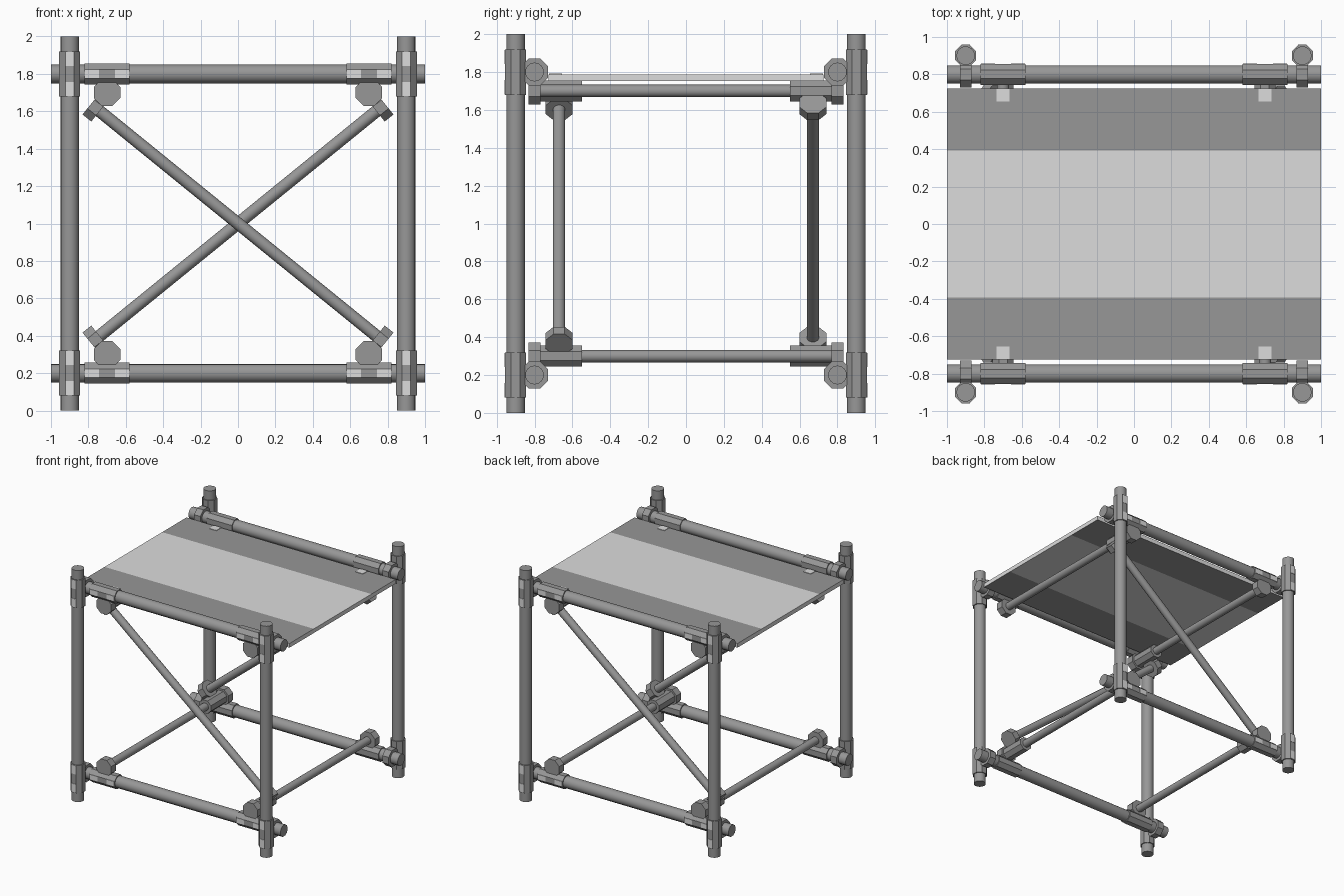
import bpy, math
from mathutils import Vector, Matrix

if "Cube" in bpy.data.objects:
    bpy.data.objects.remove(bpy.data.objects["Cube"])


def material(name, v):
    m = bpy.data.materials.new(name)
    m.diffuse_color = (v, v, v, 1)
    m.use_nodes = True
    m.node_tree.nodes["Principled BSDF"].inputs["Base Color"].default_value = m.diffuse_color
    return m


STEEL = material("grey steel", 0.31)
LIGHT = material("light grey", 0.72)


def tube(name, a, b, r, sides=14, smooth=True):
    """Capped prism running from a to b, with a flat side facing each axis."""
    a, b = Vector(a), Vector(b)
    d = b - a
    bpy.ops.mesh.primitive_cylinder_add(vertices=sides, radius=r, depth=d.length)
    o = bpy.context.object
    o.name = name
    z = d.normalized()
    side = Vector((0, 1, 0)) if abs(z.y) < 0.9 else Vector((1, 0, 0))
    x = side.cross(z).normalized()
    y = z.cross(x)
    rot = Matrix((x, y, z)).transposed()
    o.data.transform(Matrix.Rotation(math.pi / sides, 4, 'Z'))
    o.data.transform(Matrix.Translation((a + b) / 2) @ rot.to_4x4())
    o.data.materials.append(STEEL)
    if smooth:
        bpy.ops.object.shade_smooth_by_angle(angle=math.radians(40))
    return o


def band(name, centre, axis, length, r):
    """Eight-sided clamp ring or sleeve centred on a tube."""
    c, h = Vector(centre), Vector(axis).normalized() * length / 2
    return tube(name, c - h, c + h, r, 8, False)


def box(name, c, size, mat):
    bpy.ops.mesh.primitive_cube_add(size=1)
    o = bpy.context.object
    o.name = name
    o.data.transform(Matrix.Translation(c) @ Matrix.Diagonal((*size, 1)))
    o.data.materials.append(mat)
    return o


X, Y, Z = (1, 0, 0), (0, 1, 0), (0, 0, 1)

# upright posts
for sx in (-1, 1):
    for sy in (-1, 1):
        tube("post", (.9 * sx, .9 * sy, 0), (.9 * sx, .9 * sy, 2), .05)

for sz in (-1, 1):
    zr, zc = 1 + .8 * sz, 1 + .7 * sz
    # long rails
    for sy in (-1, 1):
        tube("rail", (-1, .8 * sy, zr), (1, .8 * sy, zr), .05)
    # cross rails
    for sx in (-1, 1):
        tube("cross_rail", (.7 * sx, -.83, zc), (.7 * sx, .83, zc), .033)

    for sx in (-1, 1):
        for sy in (-1, 1):
            # post to rail clamp
            band("post_sleeve", (.9 * sx, .9 * sy, zr), Z, .24, .061)
            band("rail_ring", (.9 * sx, .8 * sy, zr), X, .06, .077)
            # rail to cross rail clamp
            band("rail_sleeve", (.7 * sx, .8 * sy, zr), X, .24, .061)
            band("cross_rail_ring", (.7 * sx, .8 * sy, zc), Y, .065, .077)
            # pale plates on the clamp faces
            for e in (-1, 1):
                box("post_plate", (.9 * sx, .957 * sy, zr + .08 * e),
                    (.046, .004, .075), LIGHT)
                box("rail_plate", (.7 * sx + .08 * e, .857 * sy, zr),
                    (.075, .004, .046), LIGHT)

# diagonal braces, leaning opposite ways at front and back
for sy in (-1, 1):
    d = Vector((.776, 0, .63 * sy))
    n = d.normalized()
    mid = Vector((0, .67 * sy, 1))
    tube("brace", mid - n, mid + n, .033)
    for e in (-1, 1):
        band("brace_ring", mid + n * .983 * e, n, .06, .077)
        band("brace_sleeve", (.7 * e, .67 * sy, 1 + .7 * e * sy), Y, .24, .06)
    # sleeves at the ends without a brace are left off

# deck: pale middle board and edges, grey outer boards on top and below
for name, y0, y1, outer in (("deck_front", -.725, -.393, True),
                            ("deck_middle", -.393, .393, False),
                            ("deck_back", .393, .725, True)):
    o = box(name, (0, (y0 + y1) / 2, 1.77), (2, y1 - y0, .036), LIGHT)
    o.data.materials.append(STEEL)
    for p in o.data.polygons:
        if outer and abs(p.normal.z) > .5:
            p.material_index = 1

# pale squares let into the deck corners
for sx in (-1, 1):
    for sy in (-1, 1):
        box("deck_plate", (.7 * sx, .69 * sy, 1.789), (.068, .068, .006), LIGHT)
